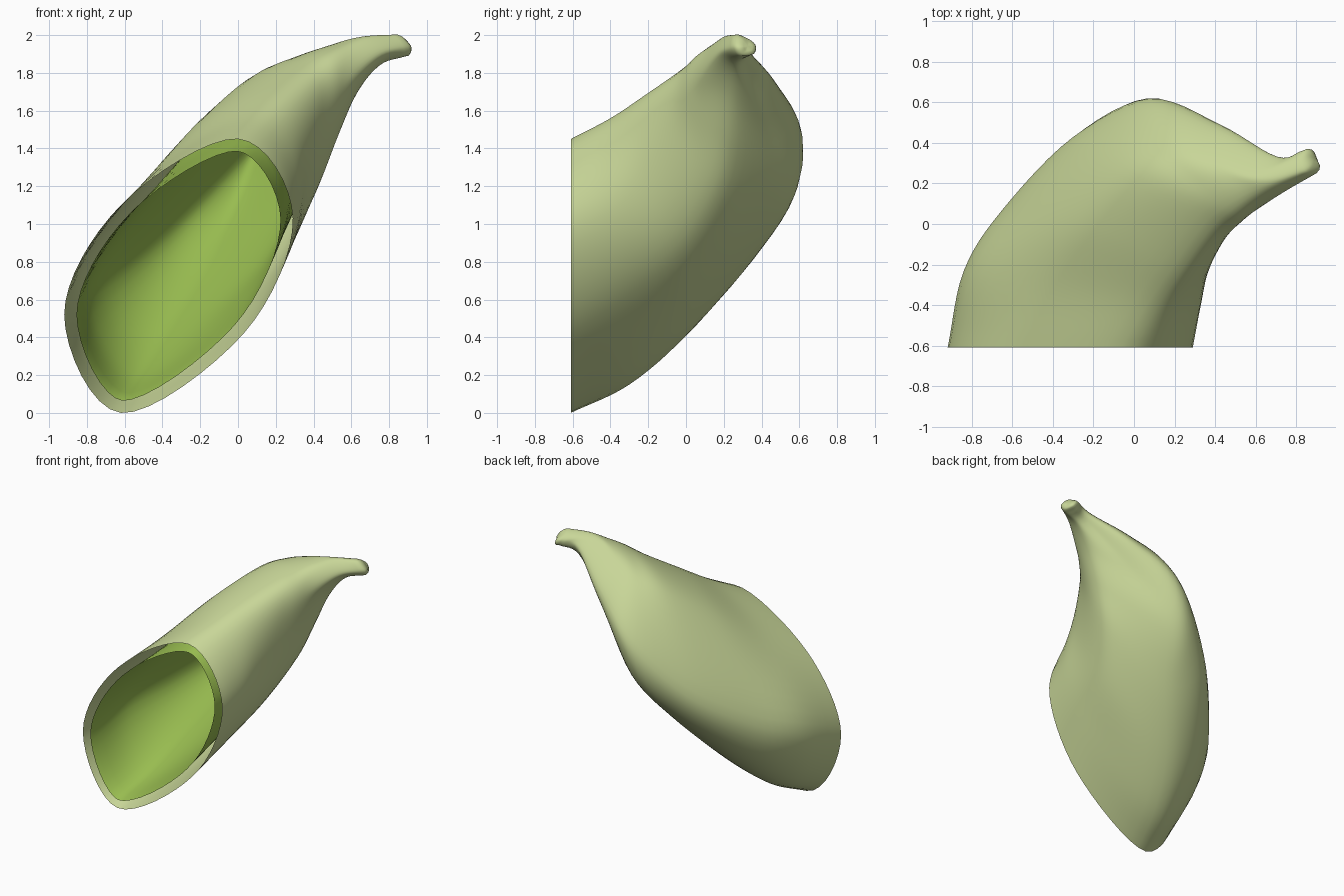
import bpy
import bmesh
from mathutils import Vector

cube = bpy.data.objects.get("Cube")
if cube:
    bpy.data.objects.remove(cube, do_unlink=True)

AROUND = 8     # subdivisions between neighbouring guide curves
ALONG = 6      # subdivisions between neighbouring stations
GAP = 0.065    # distance between the skin and the lining

# Guide curves running from the open mouth to the stem, clockwise from the top
GUIDES = {
    "top": [(0, -.61, 1.45), (.12, -.4, 1.56), (.24, -.22, 1.68), (.38, -.02, 1.82),
            (.48, .07, 1.9), (.58, .14, 1.95), (.7, .2, 1.99), (.85, .26, 2)],
    "right": [(.29, -.61, 1.03), (.33, -.4, 1.13), (.37, -.22, 1.3), (.45, -.06, 1.52),
              (.54, .03, 1.68), (.63, .09, 1.79), (.76, .17, 1.9), (.9, .25, 1.94)],
    "lower_right": [(.03, -.61, .42), (.13, -.31, .62), (.25, -.02, .85), (.4, .17, 1.16),
                    (.5, .24, 1.42), (.62, .25, 1.68), (.75, .26, 1.84), (.89, .28, 1.89)],
    "bottom": [(-.62, -.61, 0), (-.52, -.3, .15), (-.37, 0, .41), (-.1, .3, .78),
               (.1, .53, 1.15), (.42, .42, 1.55), (.7, .31, 1.85), (.86, .35, 1.9)],
    "left": [(-.92, -.61, .52), (-.84, -.23, .66), (-.65, .07, .78), (-.3, .43, 1.06),
             (.08, .61, 1.45), (.42, .49, 1.72), (.7, .33, 1.92), (.83, .36, 1.95)],
    "upper_left": [(-.62, -.61, 1.1), (-.44, -.31, 1.28), (-.23, 0, 1.52), (0, .25, 1.72),
                   (.2, .33, 1.82), (.4, .3, 1.9), (.6, .25, 1.97), (.82, .31, 1.99)],
}


def material(name, colour):
    mat = bpy.data.materials.new(name)
    mat.use_nodes = True
    mat.diffuse_color = (*colour, 1)
    bsdf = next(n for n in mat.node_tree.nodes if n.type == "BSDF_PRINCIPLED")
    bsdf.inputs["Base Color"].default_value = (*colour, 1)
    return mat


def spline(points, steps, closed=False):
    """Smooth curve passing through every point."""
    pts = [Vector(p) for p in points]
    if closed:
        pts = [pts[-1]] + pts + pts[:2]
    else:
        pts = [2 * pts[0] - pts[1]] + pts + [2 * pts[-1] - pts[-2]]
    curve = []
    for a, b, c, d in zip(pts, pts[1:], pts[2:], pts[3:]):
        for i in range(steps):
            t = i / steps
            curve.append(0.5 * (2 * b + (c - a) * t + (2 * a - 5 * b + 4 * c - d) * t ** 2
                                + (3 * b - a - 3 * c + d) * t ** 3))
    if not closed:
        curve.append(pts[-2])
    return curve


def middle(ring):
    return sum(ring, Vector()) / len(ring)


def loft(name, rings, mat, inward=False):
    """Skin the rings, leaving the mouth open and closing the far end."""
    bm = bmesh.new()
    loops = [[bm.verts.new(p) for p in ring] for ring in rings]
    count = len(loops[0])
    for a, b in zip(loops, loops[1:]):
        for i in range(count):
            j = (i + 1) % count
            bm.faces.new((a[i], a[j], b[j], b[i]))
    tip = bm.verts.new(middle(rings[-1]))
    for i in range(count):
        bm.faces.new((loops[-1][i], loops[-1][(i + 1) % count], tip))
    if inward:
        bmesh.ops.reverse_faces(bm, faces=bm.faces[:])
    mesh = bpy.data.meshes.new(name)
    bm.to_mesh(mesh)
    bm.free()
    for poly in mesh.polygons:
        poly.use_smooth = True
    mesh.materials.append(mat)
    obj = bpy.data.objects.new(name, mesh)
    bpy.context.collection.objects.link(obj)
    return obj


skin_green = material("pale green skin", (.578, .672, .314))
lining_green = material("fresh green lining", (.314, .503, .08))

# Cross-sections of the body
lines = [spline(points, ALONG) for points in GUIDES.values()]
body = [spline(section, AROUND, closed=True) for section in zip(*lines)]

# Rounded end of the stem
end = body[-1]
centre = middle(end)
axis = Vector((.8, .6, -.1)).normalized()
cap = [[centre + (p - centre) * scale + axis * push for p in end]
       for scale, push in ((.93, .02), (.75, .035), (.4, .042))]
pod_skin = loft("pod_skin", body + cap, skin_green)

# Lining: the same sections moved inward, flush with the mouth, ending before the stem
size = len(end)
normals = [v.normal.copy() for v in pod_skin.data.vertices]
lining = []
for k, ring in enumerate(body[:-ALONG]):
    centre = middle(ring)
    inner = []
    for i, p in enumerate(ring):
        n = normals[k * size + i]
        if k == 0:
            n.y = 0
            n.normalize()
        inner.append(p - n * min(GAP, 0.45 * (p - centre).length))
    lining.append(inner)
loft("pod_lining", lining, lining_green, inward=True)
